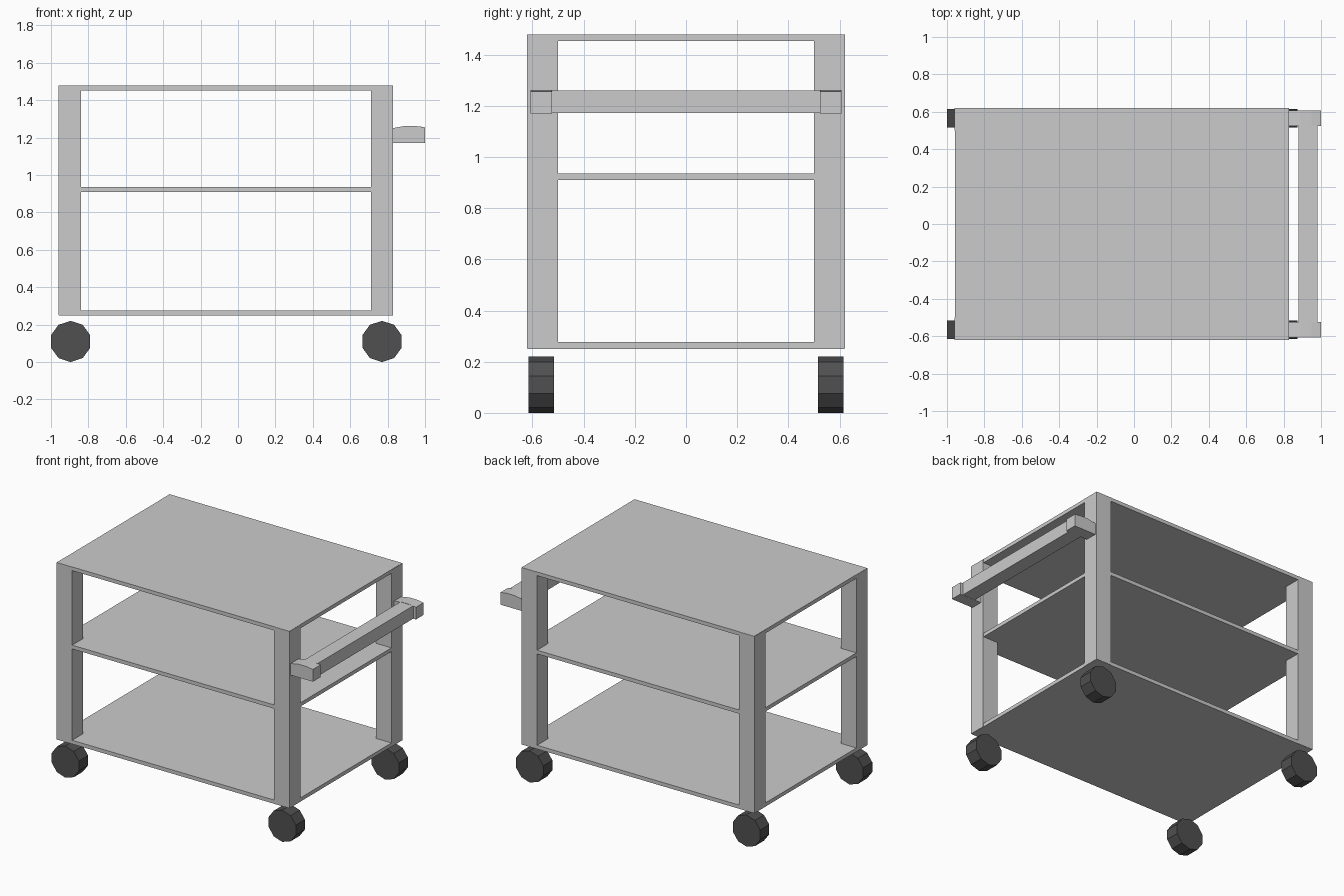
import bpy, bmesh, math

if "Cube" in bpy.data.objects:
    bpy.data.objects.remove(bpy.data.objects["Cube"])


def prism(name, profile, y0, y1, color=None):
    """Extrude an (x, z) profile along y."""
    bm = bmesh.new()
    face = bm.faces.new([bm.verts.new((x, y0, z)) for x, z in profile])
    ext = bmesh.ops.extrude_face_region(bm, geom=[face])
    verts = [v for v in ext["geom"] if isinstance(v, bmesh.types.BMVert)]
    bmesh.ops.translate(bm, verts=verts, vec=(0, y1 - y0, 0))
    bmesh.ops.recalc_face_normals(bm, faces=bm.faces)
    mesh = bpy.data.meshes.new(name)
    bm.to_mesh(mesh)
    bm.free()
    obj = bpy.data.objects.new(name, mesh)
    bpy.context.collection.objects.link(obj)
    if color:
        mesh.materials.append(color)
    return obj


def box(name, x0, x1, y0, y1, z0, z1):
    return prism(name, [(x0, z0), (x1, z0), (x1, z1), (x0, z1)], y0, y1)


rubber = bpy.data.materials.new("dark_rubber")
rubber.diffuse_color = (0.08, 0.08, 0.08, 1)
rubber.use_nodes = True
rubber.node_tree.nodes["Principled BSDF"].inputs["Base Color"].default_value = rubber.diffuse_color

# Three thin shelves
for name, z in (("bottom_shelf", 0.25), ("middle_shelf", 0.91), ("top_shelf", 1.453)):
    box(name, -0.958, 0.828, -0.619, 0.619, z, z + 0.026)

for side, s in (("front", -1), ("back", 1)):
    # Corner posts
    for end, x in (("left", -0.96), ("right", 0.71)):
        y = sorted((s * 0.50, s * 0.621))
        box(f"{side}_{end}_post", x, x + 0.12, *y, 0.251, 1.478)

    # Ten-sided wheels, a vertex at the top and bottom
    for end, cx in (("left", -0.895), ("right", 0.77)):
        rim = [(cx + 0.11 * math.sin(i * math.tau / 10),
                0.11 - 0.11 * math.cos(i * math.tau / 10)) for i in range(10)]
        y = sorted((s * 0.515, s * 0.615))
        prism(f"{side}_{end}_wheel", rim, *y, rubber)

    # Handle arms, slightly crowned on top
    arm = [(0.825, 1.17), (1.0, 1.17), (1.0, 1.255), (0.95, 1.262),
           (0.89, 1.262), (0.825, 1.25)]
    y = sorted((s * 0.523, s * 0.607))
    prism(f"{side}_handle_arm", arm, *y)

# Push bar between the arms
box("handle_bar", 0.88, 0.98, -0.525, 0.525, 1.171, 1.26)
